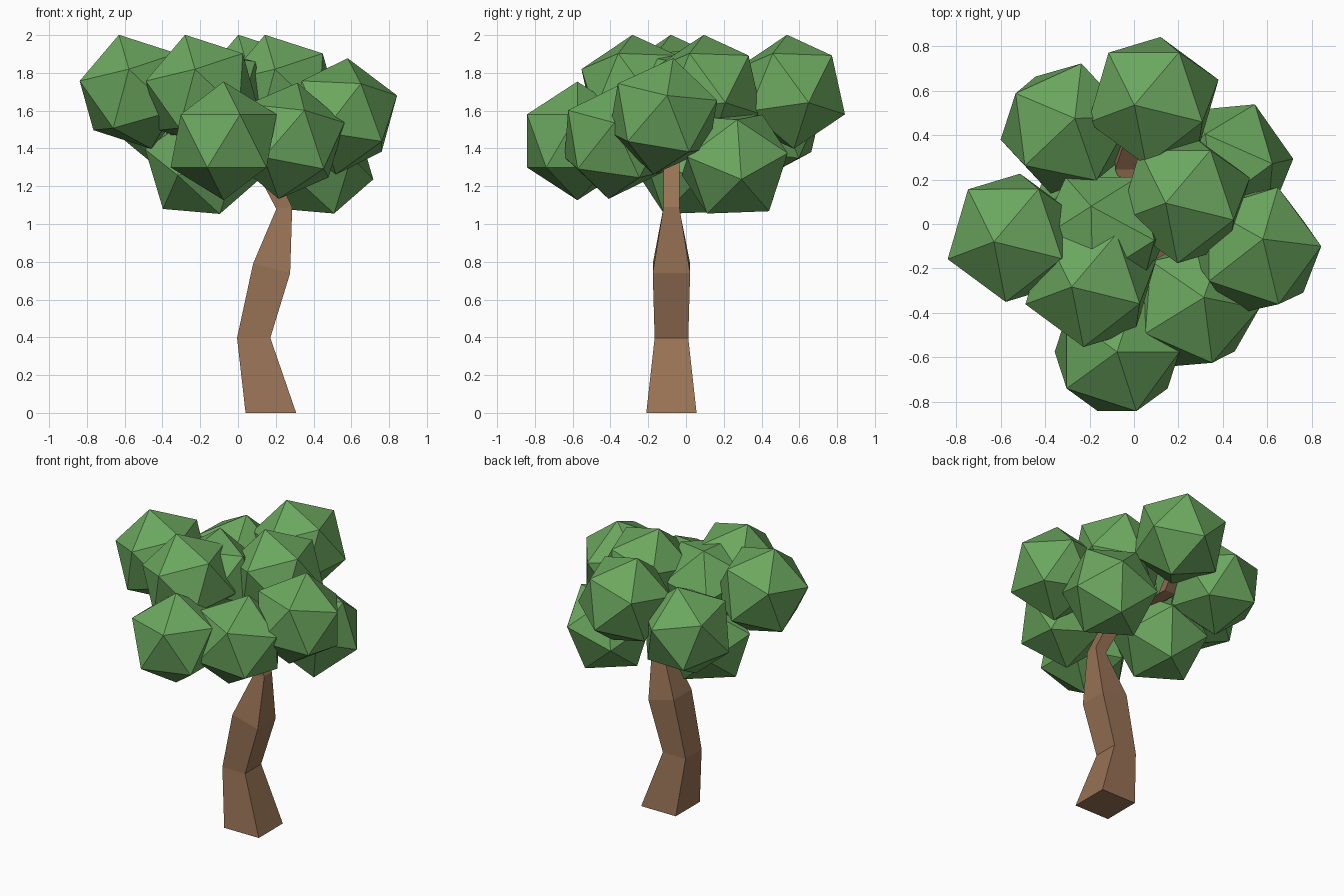
import bpy, bmesh
from mathutils import Vector, Matrix

if "Cube" in bpy.data.objects:
    bpy.data.objects.remove(bpy.data.objects["Cube"])

R = 0.314  # radius shared by every leaf clump


def material(name, rgb):
    m = bpy.data.materials.new(name)
    m.diffuse_color = (*rgb, 1)
    m.use_nodes = True
    m.node_tree.nodes["Principled BSDF"].inputs["Base Color"].default_value = m.diffuse_color
    return m


GREEN = material("leaf_green", (0.147, 0.386, 0.113))
BROWN = material("bark_brown", (0.315, 0.17, 0.092))


def finish(bm, name, mat):
    bmesh.ops.recalc_face_normals(bm, faces=bm.faces)
    me = bpy.data.meshes.new(name)
    bm.to_mesh(me)
    bm.free()
    me.materials.append(mat)
    ob = bpy.data.objects.new(name, me)
    bpy.context.collection.objects.link(ob)
    return ob


def orient(a, b):
    """Rotation putting the icosahedron's pole on a and a neighbouring corner towards b."""
    z = Vector(a).normalized()
    b = Vector(b)
    x = (b - z * b.dot(z)).normalized()
    y = z.cross(x)
    return Matrix((x, y, z)).transposed().to_4x4()


def clump(name, centre, rot):
    bm = bmesh.new()
    bmesh.ops.create_icosphere(bm, subdivisions=1, radius=R,
                               matrix=Matrix.Translation(centre) @ rot)
    finish(bm, name, GREEN)


def limb(name, rings):
    """Loft of square rings: centre x, y, z, half x, half y, drop of the right side."""
    bm = bmesh.new()
    loops = []
    for cx, cy, z, hx, hy, dz in rings:
        loops.append([bm.verts.new((cx + sx * hx, cy + sy * hy, z + sx * dz))
                      for sx, sy in ((-1, -1), (1, -1), (1, 1), (-1, 1))])
    for lo, hi in zip(loops, loops[1:]):
        for i in range(4):
            j = (i + 1) % 4
            bm.faces.new((lo[i], lo[j], hi[j], hi[i]))
    bm.faces.new(loops[0][::-1])
    bm.faces.new(loops[-1])
    finish(bm, name, BROWN)


# Trunk with a bent, tapering square section
limb("trunk", [
    (0.174, -0.077, 0.0, 0.134, 0.133, 0),
    (0.083, -0.077, 0.397, 0.088, 0.089, 0),
    (0.178, -0.077, 0.765, 0.098, 0.099, -0.025),
    (0.245, -0.077, 1.085, 0.042, 0.042, 0.005),
    (0.10, -0.077, 1.37, 0.042, 0.042, 0.02),
    (0.02, -0.05, 1.55, 0.03, 0.03, 0.01),
])

# Branch reaching to the back clump
limb("back_branch", [
    (0.09, -0.07, 1.36, 0.04, 0.03, 0),
    (-0.04, 0.28, 1.46, 0.045, 0.035, 0),
    (0.02, 0.48, 1.62, 0.035, 0.03, 0),
])

# Upper clumps share one tilt
tilted = orient((-0.085, -0.018, 0.300), (0.116, 0.219, 0.190))
for name, c in {
    "leaves_left": (-0.545, -0.062, 1.70),
    "leaves_back": (0.087, 0.553, 1.70),
    "leaves_centre_right": (0.228, 0.112, 1.70),
    "leaves_front_left": (-0.195, -0.265, 1.70),
}.items():
    clump(name, c, tilted)

# Remaining clumps with their own turns
low = orient((0.30, 0.035, -0.08), (0.151, 0.283, 0.052))
clump("leaves_front", (-0.076, -0.575, 1.44), Matrix.Identity(4))
clump("leaves_back_right", (0.415, 0.258, 1.317), low)
clump("leaves_under", (-0.19, 0.03, 1.315), low)
clump("leaves_right", (0.549, -0.12, 1.57),
      orient((0.293, 0.02, 0.11), (0.04, 0.05, 0.295)))
clump("leaves_back_left", (-0.306, 0.43, 1.54),
      orient((0.04, 0.045, 0.307), (0.068, 0.277, 0.11)))
clump("leaves_centre", (-0.14, -0.055, 1.65),
      orient((-0.051, 0.13, 0.269), (0.155, 0.255, 0.049)))
clump("leaves_front_right", (0.265, -0.37, 1.44),
      orient((0.204, -0.22, -0.16), (0.283, -0.02, 0.08)))
